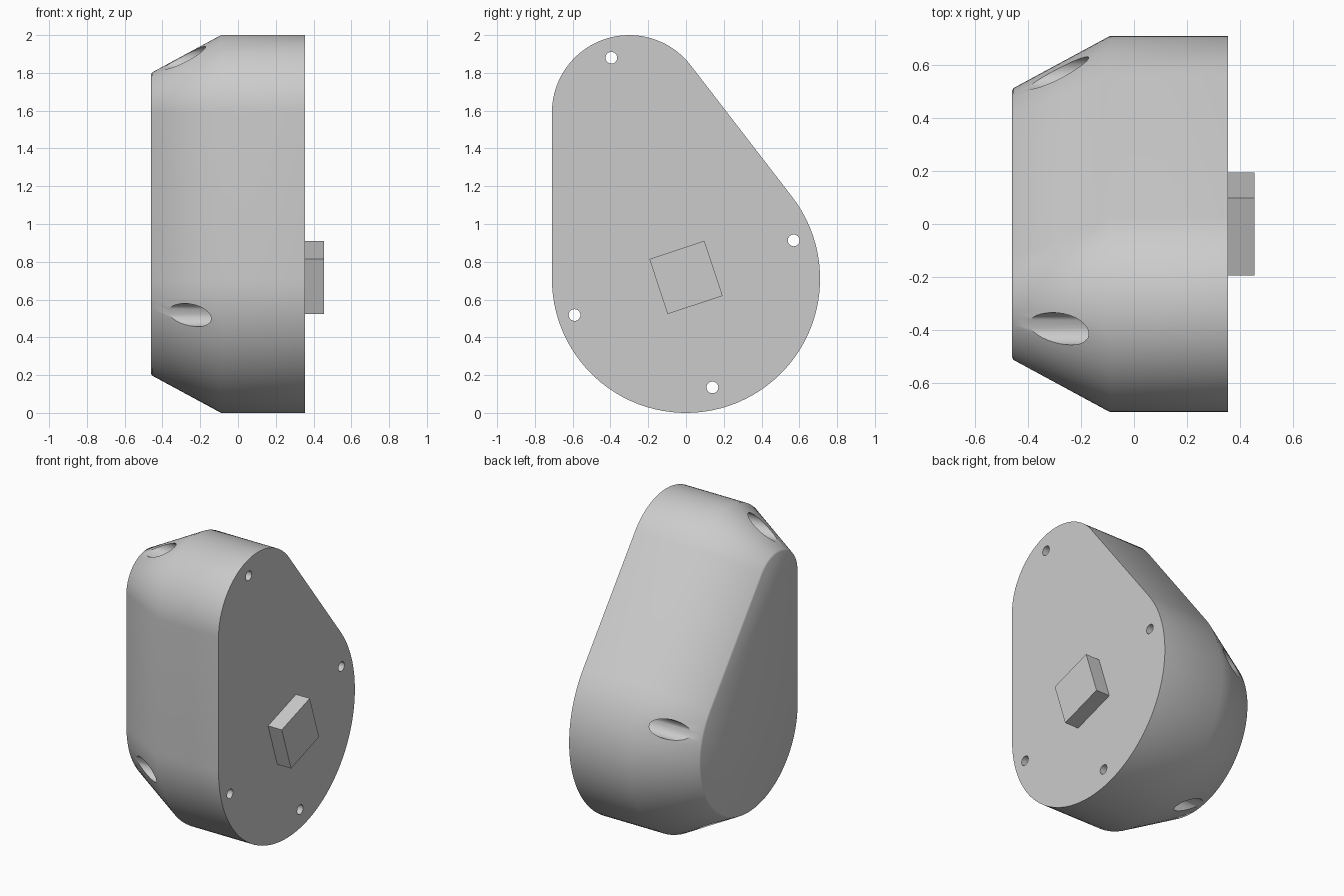
import bpy, bmesh, math

if "Cube" in bpy.data.objects:
    bpy.data.objects.remove(bpy.data.objects["Cube"])

BIG = (0.0, 0.71, 0.71)      # y, z, radius of the lower lobe
SMALL = (-0.30, 1.59, 0.41)  # upper lobe
TANGENT = math.radians(37.65)


def outline(inset):
    """Teardrop outline: hull of two circles, shrunk by inset."""
    pts = []
    for (y, z, r), a0, a1, n in ((SMALL, TANGENT, math.pi, 40),
                                 (BIG, math.pi, TANGENT + 2 * math.pi, 60)):
        for i in range(n + 1):
            a = a0 + (a1 - a0) * i / n
            pts.append((y + (r - inset) * math.cos(a), z + (r - inset) * math.sin(a)))
    return pts


def add_object(name, bm):
    bmesh.ops.recalc_face_normals(bm, faces=bm.faces)
    mesh = bpy.data.meshes.new(name)
    bm.to_mesh(mesh)
    bm.free()
    obj = bpy.data.objects.new(name, mesh)
    bpy.context.collection.objects.link(obj)
    return obj


def loft(name, sections):
    """Skin sections given as (x, list of (y, z)) and cap both ends."""
    bm = bmesh.new()
    rings = [[bm.verts.new((x, y, z)) for y, z in pts] for x, pts in sections]
    for a, b in zip(rings, rings[1:]):
        n = len(a)
        for i in range(n):
            j = (i + 1) % n
            bm.faces.new((a[i], a[j], b[j], b[i]))
    bm.faces.new(rings[0])
    bm.faces.new(rings[-1])
    return add_object(name, bm)


def circle(y, z, r, n=32):
    return [(y + r * math.cos(2 * math.pi * i / n), z + r * math.sin(2 * math.pi * i / n))
            for i in range(n)]


# Teardrop housing with a chamfered back
housing = loft("housing", [(-0.46, outline(0.207)), (-0.454, outline(0.197)),
                           (-0.09, outline(0)), (0.355, outline(0))])

# Stepped screw holes: wide from the back, narrow at the front
for y, z in ((-0.395, 1.88), (0.57, 0.913), (-0.59, 0.518), (0.14, 0.135)):
    wide, narrow = circle(y, z, 0.061), circle(y, z, 0.031)
    cutter = loft("screw_hole_cutter", [(-0.6, wide), (0.1, wide), (0.1, narrow), (0.5, narrow)])
    cutter.hide_render = True
    mod = housing.modifiers.new("screw_hole", 'BOOLEAN')
    mod.operation = 'DIFFERENCE'
    mod.solver = 'EXACT'
    mod.object = cutter
    bpy.context.view_layer.objects.active = housing
    bpy.ops.object.modifier_apply(modifier=mod.name)
    bpy.data.objects.remove(cutter)

# Tilted square drive boss on the front face
corners = [(0.217 * math.cos(a), 0.717 + 0.217 * math.sin(a))
           for a in (math.radians(63.3 + 90 * k) for k in range(4))]
boss = loft("square_boss", [(0.34, corners), (0.455, corners)])

# Smooth curved walls, crisp edges
bpy.ops.object.select_all(action='DESELECT')
housing.select_set(True)
bpy.context.view_layer.objects.active = housing
bpy.ops.object.shade_smooth_by_angle(angle=math.radians(35))
